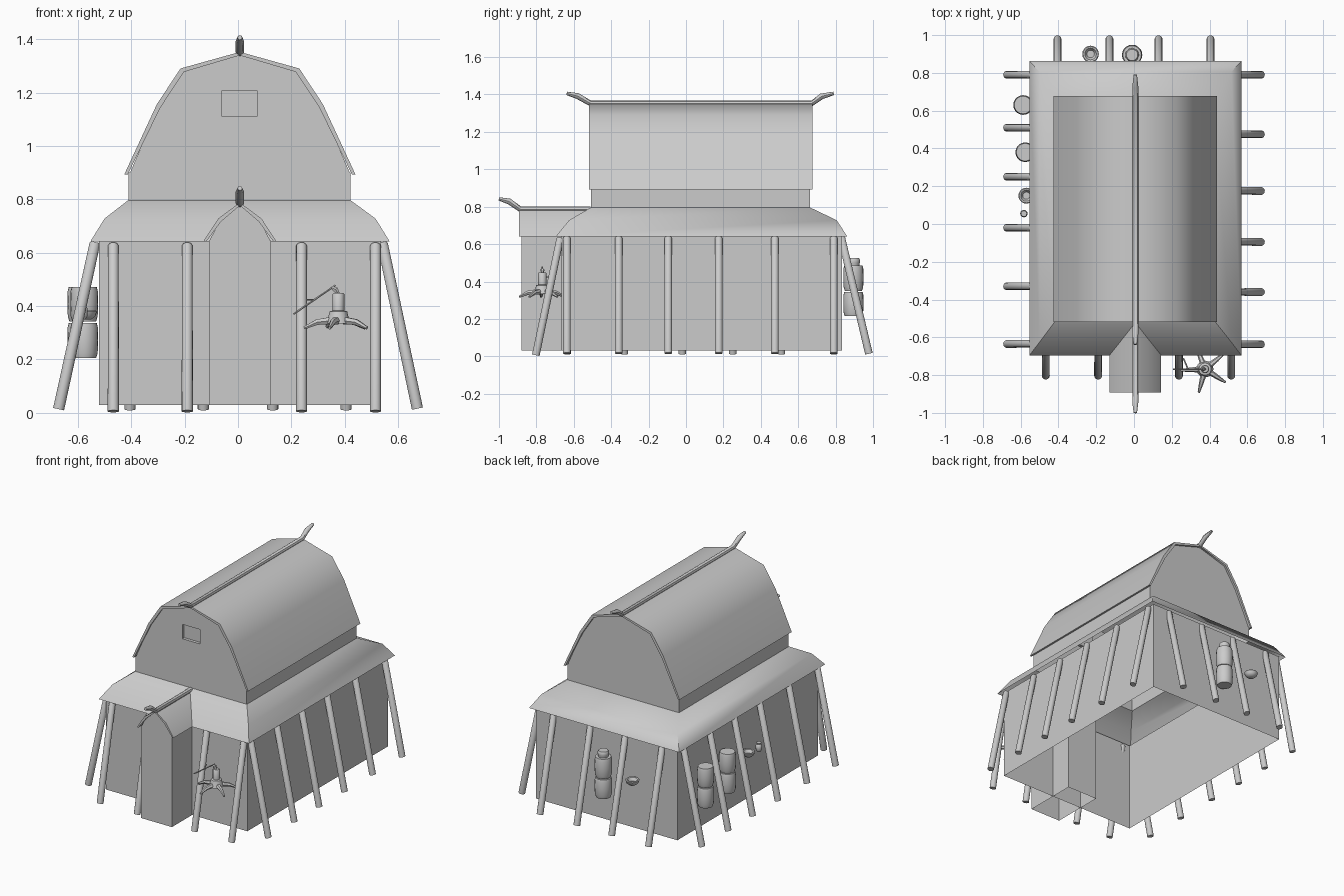
import bpy, bmesh, math
from mathutils import Vector

if "Cube" in bpy.data.objects:
    bpy.data.objects.remove(bpy.data.objects["Cube"])

CX = 0.007  # centre line of the house


def finish(name, bm, fix=True):
    if fix:
        bmesh.ops.recalc_face_normals(bm, faces=bm.faces)
    me = bpy.data.meshes.new(name)
    bm.to_mesh(me)
    bm.free()
    ob = bpy.data.objects.new(name, me)
    bpy.context.collection.objects.link(ob)
    bpy.ops.object.select_all(action='DESELECT')
    ob.select_set(True)
    bpy.context.view_layer.objects.active = ob
    bpy.ops.object.shade_smooth_by_angle(angle=math.radians(45))
    return ob


def loft(name, rings, caps=True):
    """Join closed rings of points with quads."""
    bm = bmesh.new()
    vs = [[bm.verts.new(p) for p in r] for r in rings]
    n = len(vs[0])
    for a, b in zip(vs, vs[1:]):
        for i in range(n):
            j = (i + 1) % n
            bm.faces.new((a[i], a[j], b[j], b[i]))
    if caps:
        bm.faces.new(vs[0])
        bm.faces.new(vs[-1])
    return finish(name, bm)


def rect(x0, x1, y0, y1, z):
    return [(x0, y0, z), (x1, y0, z), (x1, y1, z), (x0, y1, z)]


def rod(name, pts, radii, sides=12):
    pts = [Vector(p) for p in pts]
    rings = []
    for i, p in enumerate(pts):
        t = (pts[min(i + 1, len(pts) - 1)] - pts[max(i - 1, 0)]).normalized()
        u = t.cross(Vector((0, 0, 1)) if abs(t.z) < 0.9 else Vector((0, 1, 0))).normalized()
        w = t.cross(u)
        rings.append([p + radii[i] * (u * math.cos(a) + w * math.sin(a))
                      for a in (2 * math.pi * k / sides for k in range(sides))])
    return loft(name, rings)


def lathe(name, profile, x, y, sides=20):
    return loft(name, [[(x + r * math.cos(2 * math.pi * k / sides),
                         y + r * math.sin(2 * math.pi * k / sides), z)
                        for k in range(sides)] for r, z in profile])


def mirrored(half):
    """Half profile from eave to ridge (distance from centre, z) -> full profile."""
    return [(CX - d, z) for d, z in half] + [(CX + d, z) for d, z in half[-2::-1]]


def arch_roof(name, half, t, y0, y1):
    inner = [(max(d - t, 0), z - (t if i else 0)) for i, (d, z) in enumerate(half)]
    prof = mirrored(half) + mirrored(inner)[::-1]
    bm = bmesh.new()
    a, b = ([bm.verts.new((x, y, z)) for x, z in prof] for y in (y0, y1))
    n, m = len(prof), len(prof) // 2
    for i in range(n):
        j = (i + 1) % n
        bm.faces.new((a[i], a[j], b[j], b[i]))
    for v in (a, b):
        for i in range(m - 1):
            bm.faces.new((v[i], v[i + 1], v[n - 2 - i], v[n - 1 - i]))
    return finish(name, bm)


def gable(name, prof, y, hole=None, depth=0.02):
    bm = bmesh.new()

    def loop(pts):
        v = [bm.verts.new((x, y, z)) for x, z in pts]
        return v, [bm.edges.new((v[i], v[(i + 1) % len(v)])) for i in range(len(v))]
    outer, edges = loop(prof)
    if hole:
        inner, e2 = loop(hole)
        bmesh.ops.triangle_fill(bm, edges=edges + e2, use_beauty=True)
        back = [bm.verts.new(v.co + Vector((0, depth, 0))) for v in inner]
        for i in range(4):
            j = (i + 1) % 4
            bm.faces.new((inner[i], inner[j], back[j], back[i]))
        bm.faces.new(back)
    else:
        bm.faces.new(outer)
    return finish(name, bm)


# Lower walls, open underneath
loft("lower_walls", [rect(-0.52, 0.535, -0.665, 0.835, z) for z in (0.03, 0.645)], caps=False)

# Flared hip roof around the lower storey
loft("lower_roof", [rect(-0.553, 0.568, -0.695, 0.862, 0.642),
                    rect(-0.50, 0.515, -0.625, 0.805, 0.728),
                    rect(-0.412, 0.422, -0.508, 0.663, 0.796)], caps=False)

# Upper walls with gable ends and the recessed front window
loft("upper_walls", [rect(-0.411, 0.421, -0.508, 0.663, z) for z in (0.795, 0.9)], caps=False)
upper = [(0.433, 0.893), (0.311, 1.156), (0.2225, 1.29), (0, 1.352)]
gprof = mirrored([(0.416, 0.89)] + [(d - 0.008 if d else 0, z - 0.008) for d, z in upper[1:]])
gable("front_gable", gprof, -0.508, [(-0.06, 1.11), (0.072, 1.11), (0.072, 1.207), (-0.06, 1.207)])
gable("back_gable", gprof, 0.663)
arch_roof("upper_roof", upper, 0.013, -0.519, 0.677)

# Porch
loft("porch_walls", [rect(-0.108, 0.123, -0.88, -0.51, z) for z in (0.03, 0.645)], caps=False)
porch = [(0.137, 0.642), (0.081, 0.728), (0, 0.788)]
gable("porch_gable", mirrored([(0.1155, 0.642), (0.074, 0.722), (0, 0.78)]), -0.88)
arch_roof("porch_roof", porch, 0.011, -0.893, -0.51)

# Ridge beams with upturned tips
rod("upper_ridge", [(CX, y, z) for y, z in
                    ((-0.638, 1.406), (-0.58, 1.392), (-0.51, 1.352), (0.672, 1.352),
                     (0.725, 1.39), (0.79, 1.406))],
    [0.009, 0.016, 0.016, 0.016, 0.016, 0.009], 8)
rod("porch_ridge", [(CX, y, z) for y, z in
                    ((-1.0, 0.842), (-0.945, 0.828), (-0.885, 0.786), (-0.51, 0.786))],
    [0.009, 0.016, 0.016, 0.016], 8)


# Leaning poles on all four sides
def pole(name, top, foot):
    a, b = Vector(top), Vector(foot)
    d = (b - a).normalized() * 0.008
    rod(name, [a, a + d, b], [0.014, 0.02, 0.021], 14)


for i, x in enumerate((-0.467, -0.19, 0.238, 0.515)):
    pole(f"front_pole_{i}", (x, -0.672, 0.635), (x, -0.803, 0.006))
for i, x in enumerate((-0.405, -0.13, 0.13, 0.405)):
    pole(f"back_pole_{i}", (x, 0.83, 0.64), (x, 0.978, 0.014))
for i, y in enumerate((-0.637, -0.36, -0.095, 0.175, 0.475, 0.79)):
    pole(f"right_pole_{i}", (0.54, y, 0.64), (0.672, y, 0.016))
for i, y in enumerate((-0.635, -0.33, -0.02, 0.25, 0.51, 0.79)):
    pole(f"left_pole_{i}", (-0.535, y, 0.64), (-0.672, y, 0.014))


# Stacked barrels and pots against the walls
def barrel(name, x, y, r, z, h):
    lathe(name, [(r * 0.85, z), (r * 0.97, z + h * 0.15), (r, z + h * 0.5),
                 (r * 0.98, z + h * 0.88), (r * 0.9, z + h)], x, y)


for i, (x, y) in enumerate(((-0.587, 0.63), (-0.576, 0.38))):
    barrel(f"left_lower_barrel_{i}", x, y, 0.052, 0.205, 0.132)
    barrel(f"left_upper_barrel_{i}", x, y, 0.052, 0.342, 0.13)
barrel("back_lower_barrel", -0.01, 0.895, 0.054, 0.215, 0.13)
barrel("back_upper_barrel", -0.01, 0.895, 0.054, 0.35, 0.135)
lathe("back_barrel_cap", [(0.03, 0.48), (0.034, 0.5), (0.036, 0.515), (0.03, 0.525)], -0.01, 0.895)


def bowl(name, x, y, z, r):
    lathe(name, [(r * 0.5, z), (r * 0.85, z + r * 0.3), (r, z + r * 0.7), (r * 0.9, z + r * 0.8),
                 (r * 0.7, z + r * 0.75), (r * 0.45, z + r * 0.3)], x, y)


bowl("back_bowl", -0.23, 0.9, 0.355, 0.044)
bowl("left_bowl", -0.57, 0.15, 0.35, 0.042)
lathe("small_pot", [(0.012, 0.35), (0.02, 0.365), (0.02, 0.39), (0.013, 0.4), (0.016, 0.41)],
      -0.583, 0.055, 12)

# Hanging lamp with five drooping arms and a slanted holding stick
LX, LY = 0.376, -0.768
lathe("lamp_body", [(0.045, 0.335), (0.04, 0.35), (0.033, 0.38), (0.022, 0.383),
                    (0.022, 0.445), (0.018, 0.449)], LX, LY, 12)
for k in range(5):
    a = math.radians(-105 + 72 * k)
    rod(f"lamp_arm_{k}", [(LX + r * math.cos(a), LY + r * math.sin(a), z) for r, z in
                          ((0.03, 0.345), (0.08, 0.34), (0.128, 0.318))],
        [0.016, 0.012, 0.006], 6)
rod("lamp_stick", [(0.208, LY, 0.37), (0.365, LY, 0.478)], [0.004, 0.004], 6)
rod("lamp_hook", [(0.35, LY, 0.47), (0.365, LY, 0.462), (0.377, LY, 0.445)],
    [0.004, 0.012, 0.006], 6)
rod("lamp_bracket", [(LX - 0.09, LY, 0.424), (LX - 0.115, -0.71, 0.424)], [0.004, 0.004], 6)
